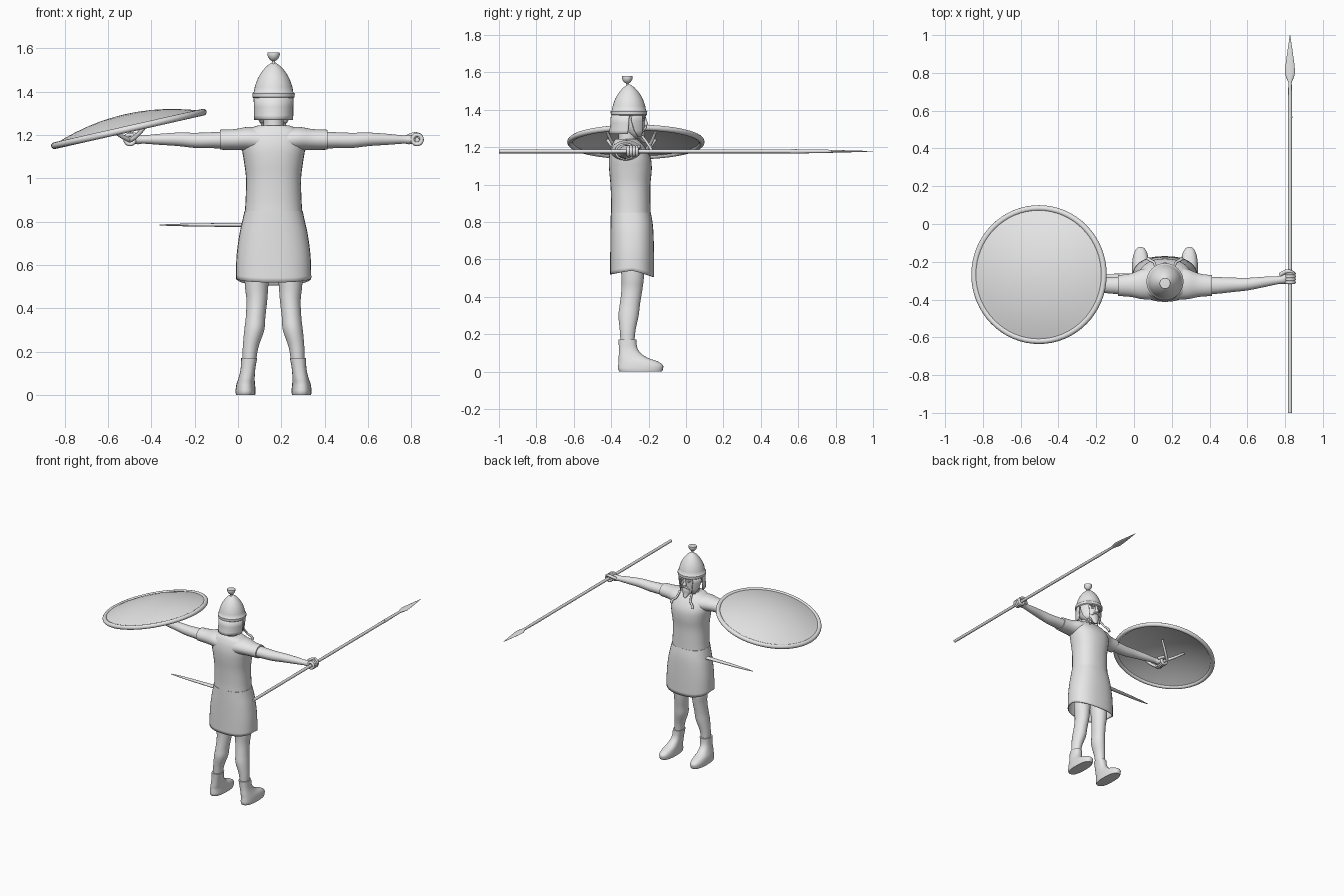
import bpy, bmesh, math
from mathutils import Vector

CX = 0.164          # the body's centre line
CY = -0.305         # head axis
grey = bpy.data.materials.new("plain_grey")
grey.diffuse_color = (0.8, 0.8, 0.8, 1)


def finish(name, bm, loc=(CX, 0, 0), angle=50):
    bmesh.ops.recalc_face_normals(bm, faces=bm.faces)
    me = bpy.data.meshes.new(name)
    bm.to_mesh(me)
    bm.free()
    me.materials.append(grey)
    me.shade_smooth()
    me.set_sharp_from_angle(angle=math.radians(angle))
    ob = bpy.data.objects.new(name, me)
    ob.location = loc
    bpy.context.collection.objects.link(ob)
    return ob


def resample(rings, k):
    # Catmull-Rom between the given rings
    out = []
    for i in range(len(rings) - 1):
        p0, p1 = rings[max(i - 1, 0)], rings[i]
        p2, p3 = rings[i + 1], rings[min(i + 2, len(rings) - 1)]
        for j in range(k):
            t = j / k
            out.append([0.5 * (2 * b + (c - a) * t + (2 * a - 5 * b + 4 * c - d) * t * t
                               + (3 * b - a - 3 * c + d) * t ** 3)
                        for a, b, c, d in zip(p0, p1, p2, p3)])
    return out + [list(rings[-1])]


def loft(name, rings, axis="Z", p=2.0, k=4, side=1, cap=(1, 1), n=32,
         loc=(CX, 0, 0), rule=None, angle=50):
    # each ring: (position on axis, centre u, centre v, radius u, radius v)
    bm = bmesh.new()
    loops = []
    for t, a, b, ra, rb in (resample(rings, k) if k > 1 else rings):
        row = []
        for i in range(n):
            w = 2 * math.pi * i / n
            c, s = math.cos(w), math.sin(w)
            u = a + ra * math.copysign(abs(c) ** (2 / p), c)
            v = b + rb * math.copysign(abs(s) ** (2 / p), s)
            co = Vector({"X": (t, u, v), "Y": (u, t, v), "Z": (u, v, t)}[axis])
            if rule:
                co = rule(co, s)
            co.x *= side
            row.append(bm.verts.new(co))
        loops.append(row)
    for r0, r1 in zip(loops, loops[1:]):
        for i in range(n):
            j = (i + 1) % n
            bm.faces.new((r0[i], r0[j], r1[j], r1[i]))
    if cap[0]:
        bm.faces.new(loops[0])
    if cap[1]:
        bm.faces.new(loops[-1])
    return finish(name, bm, loc, angle)


def lathe(name, profile, ctr=(0, CY), k=1, **kw):
    return loft(name, [(z, ctr[0], ctr[1], r, r) for r, z in profile], k=k, **kw)


def ball(name, centre, radii):
    bm = bmesh.new()
    bmesh.ops.create_uvsphere(bm, u_segments=20, v_segments=12, radius=1)
    for v in bm.verts:
        v.co = Vector([c + r * x for c, r, x in zip(centre, radii, v.co)])
    return finish(name, bm)


def plate(name, rows, side=1, n=20):
    # curved sheet round the head; rows: (z, radius x, radius y, start angle, end angle)
    bm = bmesh.new()
    grid = []
    for z, rx, ry, a0, a1 in rows:
        ang = [math.radians(a0 + (a1 - a0) * i / n) for i in range(n + 1)]
        grid.append([bm.verts.new((side * rx * math.cos(w), CY + ry * math.sin(w), z)) for w in ang])
    for r0, r1 in zip(grid, grid[1:]):
        for i in range(n):
            bm.faces.new((r0[i], r0[i + 1], r1[i + 1], r1[i]))
    ob = finish(name, bm)
    m = ob.modifiers.new("thickness", "SOLIDIFY")
    m.thickness, m.offset = 0.008, 0
    return ob


def tube(name, pts, radii, loc=(CX, 0, 0)):
    cu = bpy.data.curves.new(name, "CURVE")
    cu.dimensions, cu.bevel_depth, cu.bevel_resolution, cu.use_fill_caps = "3D", 1, 3, True
    sp = cu.splines.new("NURBS")
    sp.points.add(len(pts) - 1)
    sp.use_endpoint_u, sp.order_u, sp.resolution_u = True, 3, 6
    for q, c, r in zip(sp.points, pts, radii):
        q.co, q.radius = (*c, 1), r
    cu.materials.append(grey)
    ob = bpy.data.objects.new(name, cu)
    ob.location = loc
    bpy.context.collection.objects.link(ob)
    return ob


def ring(name, major, minor, axis, loc, n=64, m=12):
    bm = bmesh.new()
    vs = []
    for i in range(n):
        a = 2 * math.pi * i / n
        for j in range(m):
            b = 2 * math.pi * j / m
            r, h = major + minor * math.cos(b), minor * math.sin(b)
            x, y = r * math.cos(a), r * math.sin(a)
            vs.append(bm.verts.new((x, y, h) if axis == "Z" else (x, h, y)))
    for i in range(n):
        for j in range(m):
            i2, j2 = (i + 1) % n, (j + 1) % m
            bm.faces.new([vs[a * m + b] for a, b in ((i, j), (i2, j), (i2, j2), (i, j2))])
    return finish(name, bm, loc)


# Tunic body
loft("tunic", [(0.842, 0, -0.295, 0.133, 0.106), (0.9, 0, -0.295, 0.129, 0.105),
               (1.0, 0, -0.297, 0.127, 0.107), (1.08, 0, -0.297, 0.137, 0.114),
               (1.14, 0, -0.3, 0.146, 0.112), (1.19, 0, -0.308, 0.142, 0.096),
               (1.225, 0, -0.315, 0.118, 0.075), (1.243, 0, -0.32, 0.075, 0.058)], p=2.3)
# Skirt with a hem that hangs lower in front


def hem(co, s):
    f = max(0, (0.64 - co.z) / 0.1)
    co.z -= f * (0.02 * abs(s) + 0.015 * max(s, 0))
    return co


skirt = loft("skirt", [(0.85, 0, -0.295, 0.134, 0.107), (0.8, 0, -0.291, 0.145, 0.112),
                       (0.74, 0, -0.289, 0.158, 0.115), (0.64, 0, -0.288, 0.171, 0.117),
                       (0.54, 0, -0.288, 0.174, 0.118)], p=2.4, cap=(1, 0), rule=hem)
sol = skirt.modifiers.new("thickness", "SOLIDIFY")
sol.thickness, sol.offset = 0.006, -1

# Limbs, mirrored about the centre line
for s, tag in ((1, "right"), (-1, "left")):
    loft("sleeve_" + tag, [(0.06, -0.315, 1.175, 0.085, 0.06), (0.12, -0.318, 1.182, 0.08, 0.055),
                           (0.18, -0.324, 1.179, 0.062, 0.048), (0.248, -0.326, 1.178, 0.055, 0.046)],
         axis="X", side=s)
    loft("arm_" + tag, [(0.2, -0.326, 1.177, 0.048, 0.041), (0.28, -0.325, 1.176, 0.044, 0.037),
                        (0.36, -0.322, 1.175, 0.038, 0.035), (0.44, -0.318, 1.18, 0.033, 0.031),
                        (0.53, -0.306, 1.18, 0.027, 0.025), (0.6, -0.297, 1.179, 0.021, 0.019),
                        (0.625, -0.291, 1.179, 0.026, 0.022), (0.65, -0.287, 1.179, 0.029, 0.018)],
         axis="X", side=s)
    for i in range(4):
        ring(f"finger_{tag}_{i}", 0.0215, 0.0095, "Y",
             (CX + s * 0.662, -0.309 + i * 0.0155, 1.179), n=24, m=10)
    tube("thumb_" + tag, [(s * 0.61, -0.27, 1.185), (s * 0.635, -0.25, 1.2),
                          (s * 0.665, -0.25, 1.206), (s * 0.682, -0.258, 1.195)],
         [0.011, 0.011, 0.009, 0.007])
    loft("leg_" + tag, [(0.14, 0.113, -0.313, 0.03, 0.036), (0.22, 0.106, -0.312, 0.036, 0.042),
                        (0.3, 0.089, -0.307, 0.046, 0.054), (0.36, 0.083, -0.3, 0.045, 0.054),
                        (0.44, 0.077, -0.289, 0.048, 0.056), (0.52, 0.078, -0.285, 0.055, 0.061),
                        (0.72, 0.07, -0.289, 0.066, 0.075)], side=s)
    loft("boot_" + tag, [(0.0, 0.129, -0.243, 0.044, 0.114), (0.015, 0.129, -0.243, 0.046, 0.12),
                         (0.035, 0.129, -0.243, 0.045, 0.119), (0.055, 0.128, -0.256, 0.042, 0.104),
                         (0.075, 0.125, -0.283, 0.038, 0.077), (0.1, 0.121, -0.301, 0.035, 0.058),
                         (0.13, 0.117, -0.31, 0.034, 0.049), (0.172, 0.112, -0.313, 0.037, 0.048)],
         p=2.4, side=s)

# Head, face and beard
loft("neck", [(1.2, 0, -0.315, 0.055, 0.05), (1.24, 0, -0.313, 0.046, 0.047),
              (1.3, 0, -0.31, 0.046, 0.05)])
loft("head", [(1.245, 0, -0.25, 0.018, 0.018), (1.26, 0, -0.263, 0.04, 0.042),
              (1.29, 0, -0.285, 0.058, 0.063), (1.33, 0, -0.3, 0.068, 0.08),
              (1.4, 0, -0.303, 0.072, 0.085)])
loft("nose", [(1.312, 0, -0.222, 0.011, 0.008), (1.322, 0, -0.218, 0.014, 0.017),
              (1.345, 0, -0.22, 0.008, 0.01), (1.368, 0, -0.222, 0.008, 0.006)], n=14)
loft("beard", [(1.225, 0, -0.222, 0.008, 0.008), (1.25, 0, -0.238, 0.026, 0.018),
               (1.28, 0, -0.248, 0.04, 0.028), (1.298, 0, -0.25, 0.038, 0.024)], n=20)
for s, tag in ((1, "right"), (-1, "left")):
    ball("brow_" + tag, (s * 0.028, -0.226, 1.36), (0.02, 0.009, 0.006))
    ball("eye_" + tag, (s * 0.027, -0.228, 1.345), (0.012, 0.006, 0.006))
    tube("moustache_" + tag, [(0, -0.214, 1.308), (s * 0.02, -0.217, 1.306),
                              (s * 0.036, -0.228, 1.286)], [0.007, 0.007, 0.003])
    # Cheek guards and the hanging ties under them
    plate("cheek_guard_" + tag, [(1.385, 0.086, 0.092, 5, 48), (1.34, 0.085, 0.092, 8, 50),
                                 (1.29, 0.079, 0.088, 18, 52), (1.255, 0.07, 0.085, 34, 52)], side=s)
    tube("tie_" + tag, [(s * 0.05, -0.235, 1.26), (s * 0.052, -0.215, 1.235),
                        (s * 0.06, -0.2, 1.21), (s * 0.085, -0.19, 1.2), (s * 0.088, -0.183, 1.175)],
         [0.007, 0.007, 0.007, 0.008, 0.01])

# Helmet with brim, finial and neck guard
lathe("helmet", [(0.09, 1.368), (0.097, 1.374), (0.098, 1.392), (0.091, 1.398), (0.087, 1.42),
                 (0.081, 1.44), (0.073, 1.46), (0.062, 1.48), (0.048, 1.5), (0.031, 1.518),
                 (0.014, 1.53), (0.007, 1.536)], angle=40)
lathe("finial", [(0.008, 1.525), (0.006, 1.541), (0.016, 1.546), (0.025, 1.558), (0.029, 1.571),
                 (0.028, 1.58), (0.012, 1.581)], ctr=(0, -0.314))
plate("neck_guard", [(1.385, 0.088, 0.092, 178, 362), (1.33, 0.087, 0.095, 180, 360),
                     (1.29, 0.087, 0.1, 182, 358), (1.27, 0.086, 0.104, 184, 356)], n=32)

# Dished round shield, tilted over the left hand
centre, tilt = Vector((-0.503, -0.268, 1.228)), -math.radians(12.7)
steps = [0.004, 0.06, 0.12, 0.18, 0.24, 0.3, 0.352]
top = [(r, 0.066 * (1 - (r / 0.355) ** 2) + 0.004) for r in steps]
bowl = lathe("shield_bowl", top + [(r, z - 0.012) for r, z in reversed(top)], ctr=(0, 0),
             n=64, loc=centre)
rim = ring("shield_rim", 0.352, 0.0155, "Z", centre)
bowl.rotation_euler.y = rim.rotation_euler.y = tilt
# Shield grip: a bar through the fist with forked ends
tube("shield_grip", [(-0.498, -0.35, 1.178), (-0.498, -0.29, 1.176), (-0.498, -0.225, 1.178)],
     [0.011] * 3, (0, 0, 0))
for ye, yi in ((-0.42, -0.345), (-0.165, -0.23)):
    for xe, ze in ((-0.6, 1.238), (-0.4, 1.277)):
        tube("grip_fork", [(-0.498, yi, 1.176), (-0.53 if xe < -0.5 else -0.466, (ye + yi) / 2, 1.186),
                           (xe, ye, ze)], [0.011, 0.01, 0.008], (0, 0, 0))

# Spear held in the right hand
SX, SZ = 0.826, 1.178
loft("spear_shaft", [(y, SX, SZ, 0.0105, 0.0105) for y in (-1.0, 0.6)], axis="Y", k=1, n=16,
     loc=(0, 0, 0))
loft("spear_head", [(0.56, SX, SZ, 0.012, 0.012), (0.6, SX, SZ, 0.011, 0.011),
                    (0.75, SX, SZ, 0.009, 0.009), (0.775, SX, SZ, 0.02, 0.008),
                    (0.8, SX, SZ, 0.027, 0.007), (0.84, SX, SZ, 0.024, 0.006),
                    (0.92, SX, SZ, 0.013, 0.004), (1.0, SX, SZ, 0.001, 0.001)],
     axis="Y", k=1, n=16, loc=(0, 0, 0))

# Sheathed blade sticking out at the hip
loft("hip_blade", [(-0.362, -0.28, 0.785, 0.002, 0.002), (-0.3, -0.28, 0.785, 0.01, 0.005),
                   (-0.2, -0.28, 0.785, 0.015, 0.007), (0.03, -0.28, 0.785, 0.019, 0.01)],
     axis="X", k=1, n=16, loc=(0, 0, 0))
